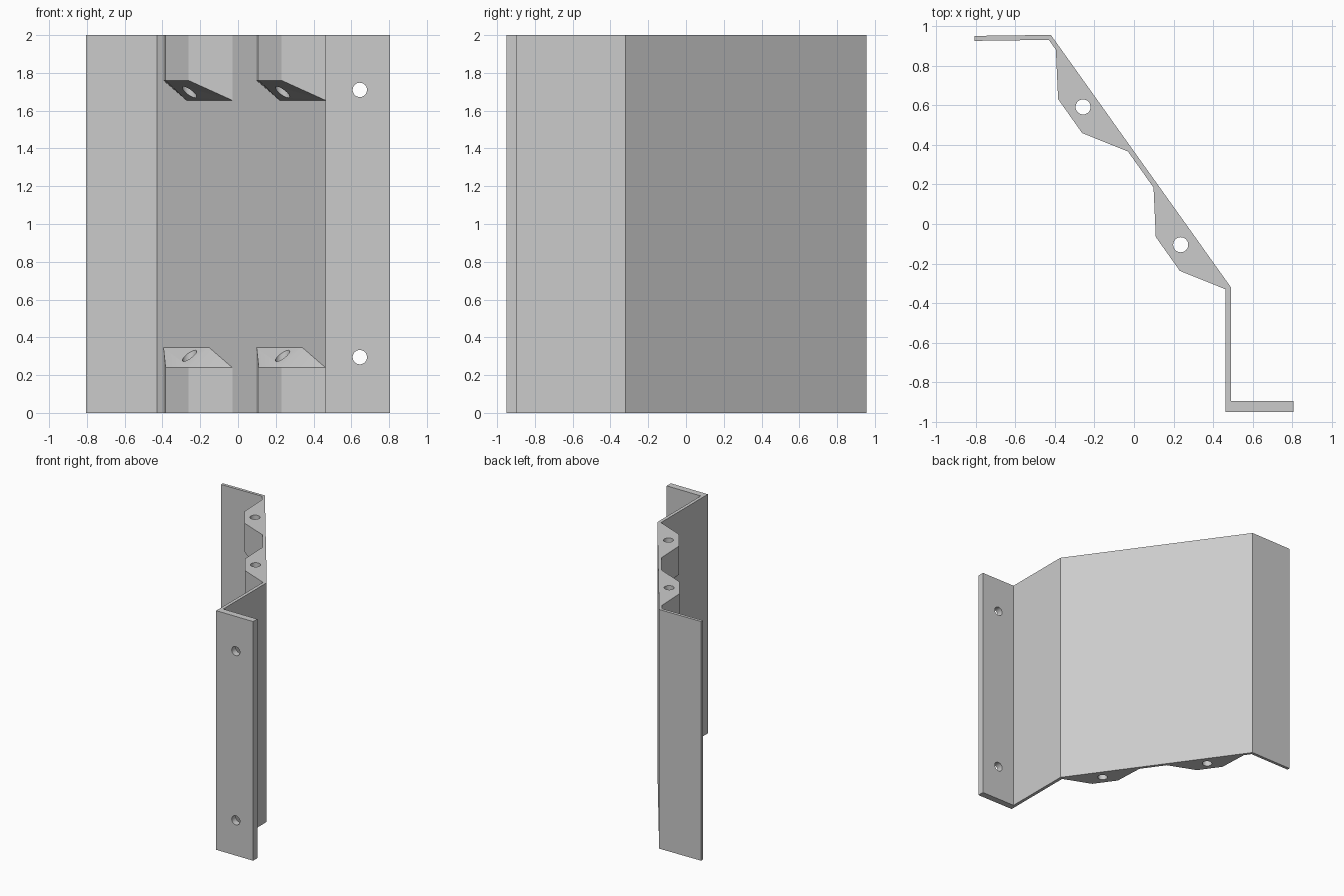
import bpy, bmesh, math
from mathutils import Vector, Matrix

cube = bpy.data.objects.get("Cube")
if cube:
    bpy.data.objects.remove(cube, do_unlink=True)

HEIGHT = 2.0
HOLE_R = 0.038

steel = bpy.data.materials.new("grey_steel")
steel.use_nodes = True
GREY = (0.6, 0.6, 0.6, 1)
steel.diffuse_color = GREY
steel.node_tree.nodes["Principled BSDF"].inputs["Base Color"].default_value = GREY


def make_object(name, bm):
    bmesh.ops.recalc_face_normals(bm, faces=bm.faces)
    mesh = bpy.data.meshes.new(name)
    bm.to_mesh(mesh)
    bm.free()
    mesh.materials.append(steel)
    obj = bpy.data.objects.new(name, mesh)
    bpy.context.collection.objects.link(obj)
    return obj


def drill(obj, matrix):
    """Cut a round through hole along the local z of matrix."""
    bm = bmesh.new()
    bmesh.ops.create_cone(bm, cap_ends=True, segments=32, radius1=HOLE_R,
                          radius2=HOLE_R, depth=1.2, matrix=matrix)
    cutter = make_object("hole_cutter", bm)
    cutter.hide_render = True
    mod = obj.modifiers.new("hole", 'BOOLEAN')
    mod.operation = 'DIFFERENCE'
    mod.solver = 'EXACT'
    mod.object = cutter
    bpy.context.view_layer.objects.active = obj
    bpy.ops.object.modifier_apply(modifier=mod.name)
    bpy.data.objects.remove(cutter, do_unlink=True)


# Folded sheet: back flange, sloping web, side wall and front flange
profile = [(-0.805, 0.95), (-0.42, 0.955), (0.49, -0.32), (0.49, -0.895),
           (0.805, -0.895), (0.805, -0.95), (0.463, -0.95), (0.463, -0.33),
           (-0.43, 0.93), (-0.805, 0.925)]
bm = bmesh.new()
base = bm.faces.new([bm.verts.new((x, y, 0)) for x, y in profile])
top = bmesh.ops.extrude_face_region(bm, geom=[base])["geom"]
bmesh.ops.translate(bm, vec=(0, 0, HEIGHT),
                    verts=[v for v in top if isinstance(v, bmesh.types.BMVert)])
sheet = make_object("folded_sheet", bm)
parts = [sheet]

# Mounting holes in the front flange
for z in (0.295, 1.71):
    drill(sheet, Matrix.Translation((0.645, -0.92, z)) @ Matrix.Rotation(math.pi / 2, 4, 'X'))

# Wedge lugs on the web, laid out along it and outward from it
start, end = Vector((-0.43, 0.93, 0)), Vector((0.463, -0.33, 0))
along = (end - start).normalized()
outward = Vector((along.y, -along.x, 0))
LENGTH, DEPTH = 0.63, 0.135
LOW, HIGH = 0.24, 0.345
third = LENGTH / 3


def lug(name, origin, upper):
    def at(s, d, z):
        # The upper lug is the lower one turned half round about the web normal
        if upper:
            s, z = LENGTH - s, HEIGHT - z
        return origin + along * s + outward * d + Vector((0, 0, z))

    plan = [(0, 0, HIGH), (third, DEPTH, LOW), (2 * third, DEPTH, LOW), (LENGTH, 0, LOW)]
    points = [at(s, d, z) for s, d, z in plan] + [at(s, d, 0) for s, d, z in plan]
    points.append(at(2 * third, 0, HIGH))
    bm = bmesh.new()
    for p in points:
        bm.verts.new(p)
    bmesh.ops.convex_hull(bm, input=bm.verts)
    bmesh.ops.dissolve_limit(bm, angle_limit=0.01, verts=bm.verts, edges=bm.edges)
    obj = make_object(name, bm)
    drill(obj, Matrix.Translation(at(LENGTH / 2, 0.055, 0.2)))
    parts.append(obj)


for side, origin in (("back", end - along * (2 * LENGTH + 0.223)),
                     ("front", end - along * LENGTH)):
    for level in ("lower", "upper"):
        lug(f"{side}_{level}_lug", origin, level == "upper")

# Smooth hole walls, crisp folds
bpy.ops.object.select_all(action='DESELECT')
for obj in parts:
    obj.select_set(True)
bpy.context.view_layer.objects.active = sheet
bpy.ops.object.shade_smooth_by_angle(angle=math.radians(30))
